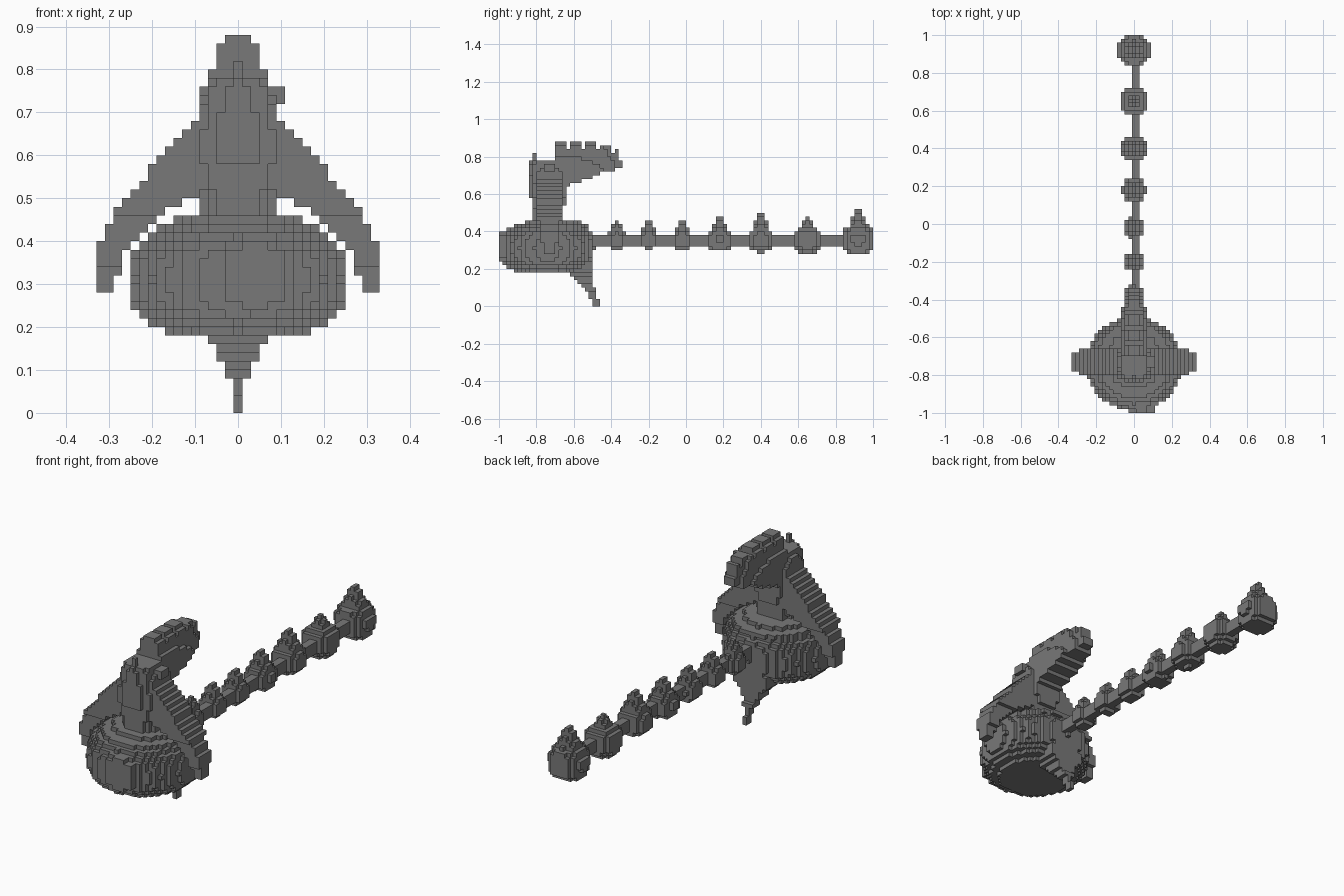
import bpy
import bmesh
import math

S = 0.02  # cell size of the block grid

cube = bpy.data.objects.get("Cube")
if cube:
    bpy.data.objects.remove(cube, do_unlink=True)

grey = bpy.data.materials.new("stone_grey")
grey.use_nodes = True
colour = (0.19, 0.19, 0.19, 1)
grey.diffuse_color = colour
grey.node_tree.nodes["Principled BSDF"].inputs["Base Color"].default_value = colour


def lerp(points, t):
    """Piecewise linear lookup through (t, value) points."""
    if t <= points[0][0]:
        return points[0][1]
    for (a, u), (b, v) in zip(points, points[1:]):
        if t <= b:
            return u + (v - u) * (t - a) / (b - a)
    return points[-1][1]


parts = {}


def fill(name, inside, xs, ys, zs):
    """Collect the grid cells whose centres satisfy the rule."""
    cells = set()
    for i in range(round(xs[0] / S), round(xs[1] / S) + 1):
        for j in range(round(ys[0] / S), round(ys[1] / S)):
            for k in range(round(zs[0] / S), round(zs[1] / S)):
                if inside(i * S, (j + 0.5) * S, (k + 0.5) * S):
                    cells.add((i, j, k))
    parts[name] = cells


# Round body with a flattened top and bottom
def body(x, y, z):
    r = math.hypot(x, y + 0.74) / 0.25
    return r ** 2.6 + abs((z - 0.31) / 0.14) ** 3 <= 1


fill("body", body, (-0.26, 0.26), (-1, -0.48), (0.16, 0.46))
fill("body_lid", lambda x, y, z: math.hypot(x, y + 0.72) < 0.2 - (z - 0.43) * 2.5,
     (-0.2, 0.2), (-0.92, -0.52), (0.42, 0.46))
fill("front_bump", lambda x, y, z: math.hypot(x - 0.04, z - 0.32) < 0.08,
     (-0.06, 0.14), (-1, -0.9), (0.22, 0.42))
fill("side_bump", lambda x, y, z: math.hypot(y + 0.74, z - 0.31) < 0.06,
     (0.2, 0.24), (-0.82, -0.66), (0.24, 0.38))

# Upright torso
torso_width = [(0.44, 0.08), (0.52, 0.09), (0.6, 0.1), (0.7, 0.095), (0.74, 0.08), (0.78, 0.06)]
torso_depth = [(0.44, 0.08), (0.54, 0.085), (0.6, 0.1), (0.78, 0.095)]


def torso(x, y, z):
    u = abs(x) / lerp(torso_width, z)
    v = abs(y + 0.735) / lerp(torso_depth, z)
    return u ** 3 + v ** 3 <= 1


fill("torso", torso, (-0.12, 0.12), (-0.84, -0.62), (0.42, 0.78))

# Small horns on the torso top
fill("brow_horn", lambda x, y, z: True, (0, 0), (-0.82, -0.8), (0.76, 0.82))
fill("left_horn", lambda x, y, z: True, (0.08, 0.1), (-0.76, -0.7), (0.72, 0.76))
fill("right_horn", lambda x, y, z: True, (-0.08, -0.08), (-0.76, -0.7), (0.66, 0.76))

# Swept-back head with a jagged crest
head_top = [(-0.7, 0.88), (-0.54, 0.88), (-0.38, 0.86), (-0.34, 0.75)]
head_base = [(-0.7, 0.62), (-0.6, 0.66), (-0.5, 0.69), (-0.43, 0.72), (-0.34, 0.74)]
head_width = [(0.66, 0.08), (0.74, 0.075), (0.8, 0.06), (0.85, 0.05), (0.88, 0.03)]


def head(x, y, z):
    notch = 0.04 if round(y / S - 0.5) % 4 == 0 else 0
    taper = lerp([(-0.6, 1), (-0.46, 0.85), (-0.36, 0.5)], y)
    return (lerp(head_base, y) < z < lerp(head_top, y) - notch
            and abs(x) < lerp(head_width, z) * taper)


fill("head", head, (-0.1, 0.1), (-0.7, -0.34), (0.6, 0.88))

# Drooping arms joined to the shoulders
arm_outer = [(0.28, 0.33), (0.38, 0.33), (0.42, 0.31), (0.46, 0.29), (0.5, 0.26),
             (0.56, 0.21), (0.6, 0.18), (0.63, 0.15), (0.68, 0.09)]
arm_inner = [(0.28, 0.29), (0.36, 0.27), (0.4, 0.25), (0.43, 0.21), (0.46, 0.18),
             (0.48, 0.15), (0.5, 0.11), (0.54, 0.05)]


def arm(x, y, z):
    depth = lerp([(0.28, 0.03), (0.4, 0.05), (0.5, 0.065), (0.64, 0.07)], z)
    return lerp(arm_inner, z) < abs(x) < lerp(arm_outer, z) and abs(y + 0.73) < depth


fill("left_arm", arm, (0.04, 0.34), (-0.84, -0.62), (0.28, 0.68))
fill("right_arm", arm, (-0.34, -0.04), (-0.84, -0.62), (0.28, 0.68))

# Tapering stinger hanging under the back
sting_centre = [(0, -0.48), (0.08, -0.5), (0.14, -0.55), (0.22, -0.58)]
sting_radius = [(0, 0.015), (0.08, 0.02), (0.11, 0.04), (0.16, 0.055), (0.2, 0.09)]


def stinger(x, y, z):
    r = lerp(sting_radius, z)
    return abs(x) < r and abs(y - lerp(sting_centre, z)) < max(r * 0.85, 0.018)


fill("stinger", stinger, (-0.1, 0.1), (-0.66, -0.44), (0, 0.24))

# Long tail rod
fill("tail_rod", lambda x, y, z: True, (0, 0.02), (-0.52, 0.96), (0.32, 0.38))

# Spiked beads growing toward the tail tip: centre, radius, spike height
beads = [(-0.37, 0.05, 0.46), (-0.2, 0.05, 0.46), (-0.02, 0.052, 0.46), (0.18, 0.062, 0.48),
         (0.4, 0.066, 0.5), (0.65, 0.073, 0.48), (0.92, 0.083, 0.52)]
for n, (cy, r, tip) in enumerate(beads, 1):
    def bead(x, y, z):
        d = [abs(v) / r for v in (x, y - cy, z - 0.355)]
        if sum(v ** 2.7 for v in d) <= 1:
            return True
        spike = 0.014 + (tip - z) * 0.4
        return z > 0.36 and math.hypot(x, y - cy) < min(spike, r * 0.7)
    fill(f"tail_bead_{n}", bead, (-0.1, 0.1), (cy - 0.1, min(cy + 0.1, 1)), (0.24, tip))

# Build each part from only its exposed block faces
taken = set().union(*parts.values())
used = set()
for name, cells in parts.items():
    bm = bmesh.new()
    corners = {}

    def corner(p):
        if p not in corners:
            corners[p] = bm.verts.new(((p[0] - 0.5) * S, p[1] * S, p[2] * S))
        return corners[p]

    for c in cells - used:
        for axis in range(3):
            b, d = (axis + 1) % 3, (axis + 2) % 3
            for side in (0, 1):
                near = list(c)
                near[axis] += 2 * side - 1
                if tuple(near) in taken:
                    continue
                loop = []
                for u, v in ((0, 0), (1, 0), (1, 1), (0, 1)):
                    p = list(c)
                    p[axis] += side
                    p[b] += u
                    p[d] += v
                    loop.append(corner(tuple(p)))
                bm.faces.new(loop if side else loop[::-1])
    used |= cells
    if bm.faces:
        mesh = bpy.data.meshes.new(name)
        bm.to_mesh(mesh)
        mesh.materials.append(grey)
        bpy.context.collection.objects.link(bpy.data.objects.new(name, mesh))
    bm.free()
